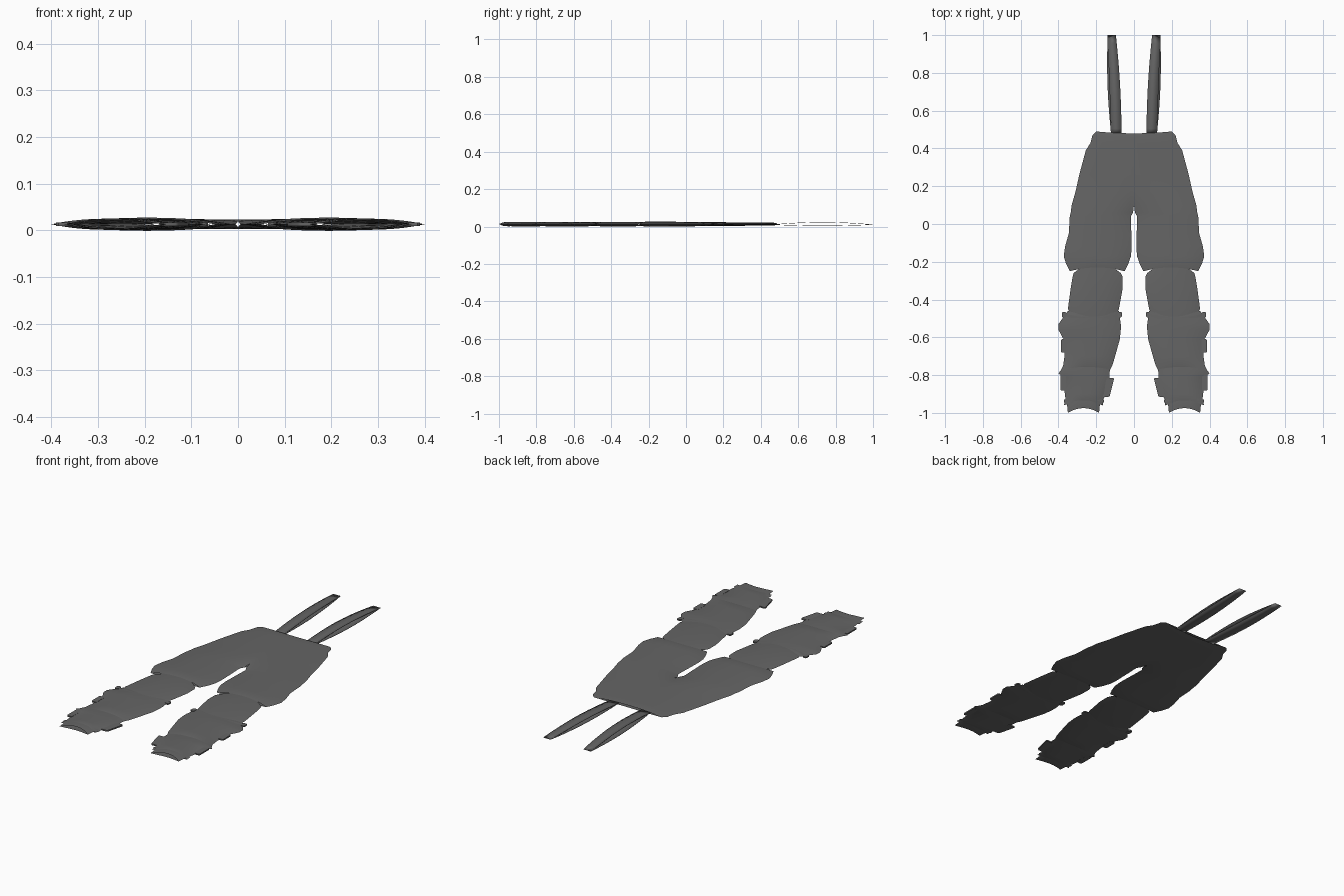
import bpy, bmesh, math
from mathutils import Vector

default_cube = bpy.data.objects.get("Cube")
if default_cube:
    bpy.data.objects.remove(default_cube, do_unlink=True)

cloth = bpy.data.materials.new("charcoal_grey")
cloth.use_nodes = True
grey = (0.13, 0.13, 0.13, 1)
cloth.diffuse_color = grey
cloth.node_tree.nodes["Principled BSDF"].inputs["Base Color"].default_value = grey

MIDDLE = 0.013       # height of the centre plane of the flattened garment
THICKNESS = 0.012    # usual half thickness
STEPS = 18           # divisions across each side of a tube


def clamp(value, low, high):
    return max(low, min(high, value))


def finish(bm, name):
    """Turn a bmesh into a smooth object, mirrored to the other leg."""
    bmesh.ops.remove_doubles(bm, verts=bm.verts, dist=0.0004)
    bmesh.ops.recalc_face_normals(bm, faces=bm.faces)
    mesh = bpy.data.meshes.new(name)
    bm.to_mesh(mesh)
    bm.free()
    mesh.materials.append(cloth)
    part = bpy.data.objects.new(name, mesh)
    bpy.context.collection.objects.link(part)
    bpy.ops.object.select_all(action="DESELECT")
    part.select_set(True)
    bpy.context.view_layer.objects.active = part
    bpy.ops.object.shade_smooth_by_angle(angle=math.radians(40))
    mirror = part.modifiers.new("mirror", "MIRROR")
    mirror.merge_threshold = 0.0004
    return part


def bridge(bm, first, second):
    """Join two rows of vertices with quads."""
    for i in range(len(first) - 1):
        bm.faces.new((first[i], first[i + 1], second[i + 1], second[i]))


def full_lens(y):
    """Lens starts at its inner edge: a complete closed tube."""
    return -1


def pelvis_lens(y):
    """Half lens above the crotch, turning into a full lens at the legs."""
    return clamp((y - 0.2) / 0.14, -1, 0)


def even(y):
    return THICKNESS


def waist_taper(y):
    """Thin at the waist, fullest at the thighs."""
    return clamp(THICKNESS - y * 0.01, 0.006, 0.014)


def flat_tube(name, sections, lens=full_lens, height=even, bow_top=0, bow_end=0):
    """Pressed-flat open tube through sections of y, inner x and outer x.
    The ends bow along y and the lower end rolls in slightly."""
    bm = bmesh.new()
    upper, lower = [], []
    last = len(sections) - 1
    for n, (y, inner, outer) in enumerate(sections):
        bow = bow_top if n == 0 else bow_end if n == last else 0
        roll = 0.8 if n in (0, last) else 1
        start = lens(y)
        rows = ([], [])
        for i in range(STEPS + 1):
            t = i / STEPS
            s = start + (1 - start) * t
            lift = height(y) * roll * (1 - abs(s) ** 2.5)
            for row, side in zip(rows, (1, -1)):
                row.append(bm.verts.new((inner + (outer - inner) * t,
                                         y + bow * (1 - s * s),
                                         MIDDLE + side * lift)))
        upper.append(rows[0])
        lower.append(rows[1])
    for layer in (upper, lower):
        for first, second in zip(layer, layer[1:]):
            bridge(bm, first, second)
    return finish(bm, name)


def tab(name, x, y, width, length, lean=0):
    """Small bevelled plate on the edge of a leg."""
    bm = bmesh.new()
    bmesh.ops.create_cube(bm, size=1)
    bmesh.ops.scale(bm, verts=bm.verts, vec=(width, length, 0.007))
    for v in bm.verts:
        v.co.x += lean * v.co.y
    upright = [e for e in bm.edges if abs(e.verts[0].co.z - e.verts[1].co.z) > 0.001]
    bmesh.ops.bevel(bm, geom=upright, offset=0.005, segments=1, affect="EDGES")
    bmesh.ops.translate(bm, verts=bm.verts, vec=Vector((x, y, MIDDLE)))
    return finish(bm, name)


# Trousers: one pelvis above the crotch, two legs below it
flat_tube("trousers", [
    (0.49, 0, 0.2),
    (0.47, 0, 0.22),
    (0.43, 0, 0.23),
    (0.39, 0, 0.255),
    (0.26, 0, 0.29),
    (0.17, 0, 0.31),
    (0.1, 0, 0.33),
    (0.06, 0.005, 0.335),
    (0.04, 0.017, 0.34),
    (-0.05, 0.014, 0.345),
    (-0.12, 0.012, 0.365),
    (-0.17, 0.016, 0.372),
    (-0.21, 0.03, 0.36),
    (-0.25, 0.05, 0.34),
], pelvis_lens, waist_taper, -0.01, 0.02)

# Knee guard: arched top tucked under the hem, rounded lower rim
flat_tube("knee_guard", [
    (-0.26, 0.07, 0.32),
    (-0.28, 0.06, 0.325),
    (-0.34, 0.06, 0.335),
    (-0.45, 0.08, 0.35),
    (-0.47, 0.09, 0.34),
], bow_top=0.05, bow_end=-0.03)

# Shin guard: wide at the calf, narrow above the ankle
flat_tube("shin_guard", [
    (-0.46, 0.08, 0.35),
    (-0.53, 0.07, 0.4),
    (-0.56, 0.07, 0.4),
    (-0.61, 0.075, 0.373),
    (-0.7, 0.1, 0.368),
    (-0.75, 0.115, 0.375),
    (-0.78, 0.13, 0.39),
], bow_top=-0.02, bow_end=0.02)

# Ankle guard: flared collar and scooped lower edge
flat_tube("ankle_guard", [
    (-0.76, 0.125, 0.375),
    (-0.79, 0.13, 0.4),
    (-0.81, 0.13, 0.375),
    (-0.9, 0.145, 0.366),
    (-0.93, 0.165, 0.362),
    (-0.96, 0.165, 0.372),
], bow_top=0.02, bow_end=0.02)
flat_tube("ankle_cuff", [
    (-0.9, 0.18, 0.355),
    (-0.95, 0.18, 0.355),
    (-1, 0.185, 0.35),
], bow_end=0.025)


def band_height(y):
    return THICKNESS + 0.001


# Raised bands where the guards overlap
for name, y, inner, outer, bow in (("knee_band", -0.47, 0.07, 0.375, -0.025),
                                   ("ankle_band", -0.93, 0.16, 0.37, 0.015)):
    flat_tube(name, [(y, inner, outer), (y - 0.015, inner, outer)],
              height=band_height, bow_top=bow, bow_end=bow)

# Buckles and tabs along the leg edges
for name, x in (("outer_knee_buckle", 0.37), ("inner_knee_buckle", 0.075)):
    tab(name, x, -0.48, 0.022, 0.03)
tab("calf_tab", 0.372, -0.645, 0.03, 0.07)
tab("ankle_outer_tab", 0.375, -0.84, 0.03, 0.085)
tab("ankle_inner_flap", 0.137, -0.865, 0.04, 0.1, lean=-0.25)

# Shoulder straps: a flat loop, front ribbon raised and back ribbon low
strap = bmesh.new()
ribbon = []
count = 24
for i in range(count + 1):
    u = 2 * i / count - 1
    reach = 1 - abs(u)
    arch = math.sin(math.pi * reach)
    z = 0.01 + arch * (0.013 if u < 0 else -0.006)
    inner = 0.066 + 0.03 * reach ** 2
    outer = 0.12 + 0.02 * reach + (0.01 * arch if u > 0 else 0)
    ribbon.append([strap.verts.new((x, 0.46 + 0.54 * reach, z))
                   for x in (inner, outer)])
for first, second in zip(ribbon, ribbon[1:]):
    bridge(strap, first, second)
straps = finish(strap, "shoulder_straps")
cloth_depth = straps.modifiers.new("cloth_depth", "SOLIDIFY")
cloth_depth.thickness = 0.002
cloth_depth.offset = 0
